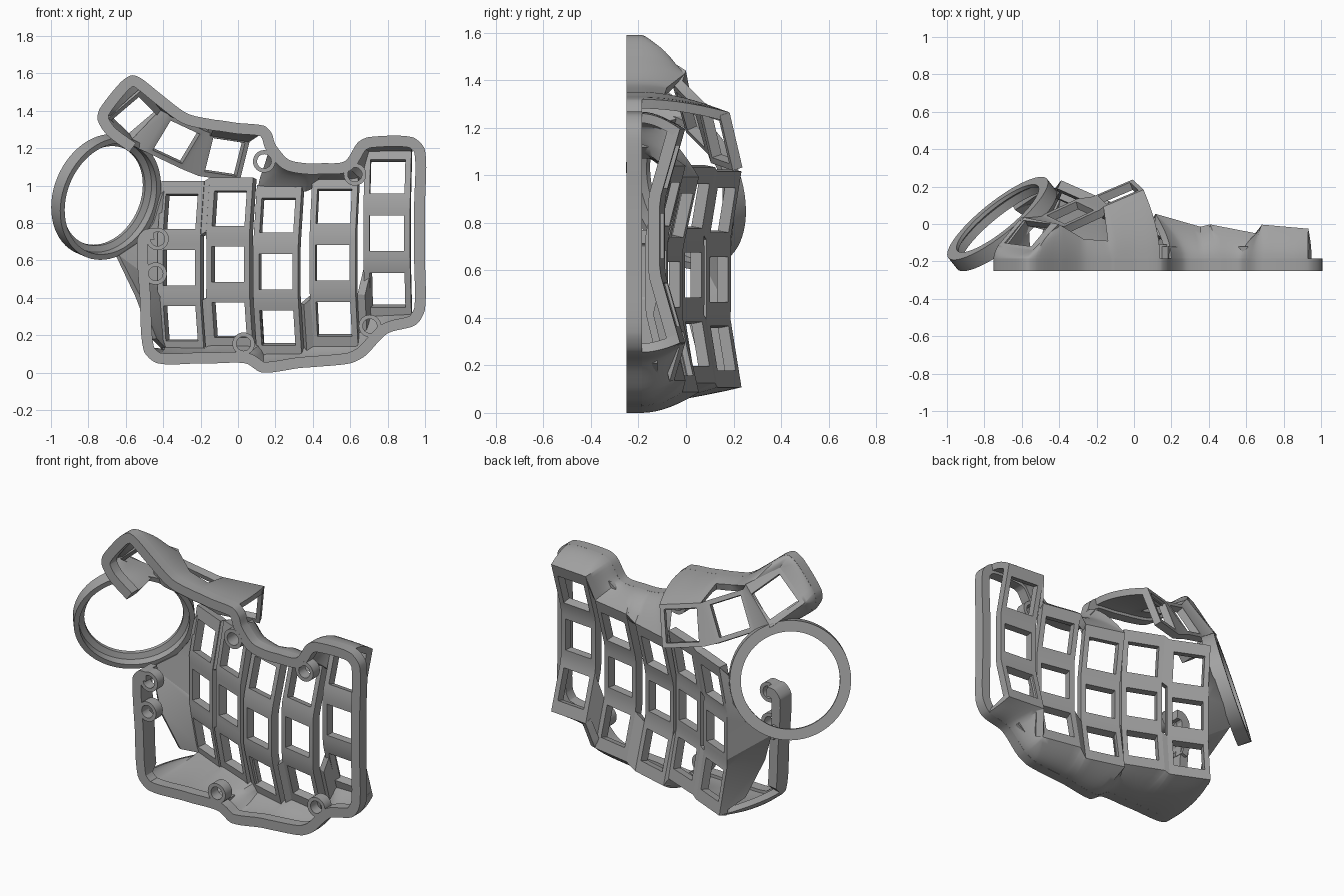
import bpy, bmesh, math
from mathutils import Vector as V

if "Cube" in bpy.data.objects:
    bpy.data.objects.remove(bpy.data.objects["Cube"])

mat = bpy.data.materials.new("plain grey")
mat.diffuse_color = (0.36, 0.36, 0.36, 1)
mat.use_nodes = True
mat.node_tree.nodes["Principled BSDF"].inputs["Base Color"].default_value = mat.diffuse_color


def make(name, verts, faces, thick=0):
    """Mesh object from points and faces, thickened inward, smooth with sharp edges."""
    me = bpy.data.meshes.new(name)
    bm = bmesh.new()
    vs = [bm.verts.new(p) for p in verts]
    for f in faces:
        bm.faces.new([vs[i] for i in f])
    bmesh.ops.remove_doubles(bm, verts=bm.verts, dist=0.0005)
    bmesh.ops.dissolve_degenerate(bm, edges=bm.edges, dist=0.0005)
    if not thick:
        bmesh.ops.recalc_face_normals(bm, faces=bm.faces)
    bm.to_mesh(me)
    bm.free()
    ob = bpy.data.objects.new(name, me)
    me.materials.append(mat)
    bpy.context.collection.objects.link(ob)
    bpy.ops.object.select_all(action='DESELECT')
    ob.select_set(True)
    bpy.context.view_layer.objects.active = ob
    if thick:
        m = ob.modifiers.new("thickness", 'SOLIDIFY')
        m.thickness, m.offset = thick, -1
        bpy.ops.object.modifier_apply(modifier=m.name)
    bpy.ops.object.shade_smooth_by_angle(angle=math.radians(30))
    return ob


def revolve(name, profile, centre, axis, n=48):
    """Closed (radius, height) profile turned around an axis."""
    q = V(axis).normalized().to_track_quat('Z', 'Y')
    k = len(profile)
    verts = [V(centre) + q @ V((r * math.cos(t), r * math.sin(t), h))
             for t in [2 * math.pi * i / n for i in range(n)] for r, h in profile]
    faces = [(i * k + j, (i + 1) % n * k + j, (i + 1) % n * k + (j + 1) % k, i * k + (j + 1) % k)
             for i in range(n) for j in range(k)]
    return make(name, verts, faces)


def rect(c, u, v, w, h):
    """Corners: bottom left, top left, top right, bottom right."""
    return [c + u * (sx * w / 2) + v * (sz * h / 2)
            for sx, sz in ((-1, -1), (-1, 1), (1, 1), (1, -1))]


def key_strip(name, keys, vertical, thick=0.05):
    """Square key frames (outer, inner corners) joined edge to edge."""
    verts, faces = [], []
    for i, (outer, inner) in enumerate(keys):
        b = i * 8
        verts += outer + inner
        faces += [(b + j, b + (j + 1) % 4, b + 4 + (j + 1) % 4, b + 4 + j) for j in range(4)]
        if i:
            a = b - 8
            faces.append((b + 1, a, a + 3, b + 2) if vertical else (a + 3, a + 2, b + 1, b))
    make(name, verts, faces, thick)


def key(c, u, v, w=0.25, h=0.25):
    return rect(c, u, v, w, h), rect(c, u, v, 0.187, 0.19)


# finger key columns: x, y, z of the middle key, sideways tilt, row tilt, row lift
columns = []
for i, (x, y, z, a, b, lift) in enumerate((
        (-0.295, 0.138, 0.562, 24, 10, 0.02), (-0.035, 0.03, 0.58, 22, 10, 0.02),
        (0.215, -0.05, 0.54, 16, 13, 0.035), (0.515, -0.10, 0.588, 11, 14, 0.035),
        (0.80, -0.10, 0.745, 5, 16, 0.04))):
    a, b = math.radians(a), math.radians(b)
    u, n, up = V((math.cos(a), -math.sin(a), 0)), V((math.sin(a), math.cos(a), 0)), V((0, 0, 1))
    keys = []
    for r in (1, 0, -1):
        c = V((x, y, z)) + up * (0.29 * r) + n * (lift * abs(r))
        v = up * math.cos(b * r) + n * math.sin(b * r)
        k = key(c, u, v)
        for j in {1: (1, 2), 0: (), -1: (0, 3)}[r]:   # longer end margins
            k[0][j] += v * (r * 0.042)
        keys.append(k)
    columns.append(keys)
    key_strip(f"finger_column_{i + 1}", keys, True)

# webs between neighbouring columns
for i in range(4):
    for r in ((0, 2) if i == 0 else (2,)):
        L, R = columns[i][r][0], columns[i + 1][r][0]
        make(f"column_web_{i + 1}_{r}", [L[3], L[2], R[1], R[0]], [(0, 1, 2, 3)], 0.045)

# thumb keys: centre, sideways direction, upward direction
thumb = []
for c, u, v in (((-0.57, -0.05, 1.385), (0.10, 0.12, -0.10), (0.13, -0.03, 0.13)),
                ((-0.34, 0.06, 1.25), (0.171, 0.08, -0.08), (0.08, -0.05, 0.16)),
                ((-0.085, 0.165, 1.165), (0.2, 0.085, -0.03), (0.03, -0.05, 0.187))):
    u = V(u).normalized()
    v = V(v)
    v = (v - u * v.dot(u)).normalized()
    thumb.append(key(V(c), u, v, 0.235, 0.245))
thumb[0][0][2] += V((0.01, -0.015, 0.04))
key_strip("thumb_keys", thumb, False, 0.045)

# outline of the base rim (x, z), each with the plate point its wall climbs to
C = [[k[0] for k in col] for col in columns]
bl, br = (lambda i: C[i][2][0]), (lambda i: C[i][2][3])
tl, tr = (lambda i: C[i][0][1]), (lambda i: C[i][0][2])
T1, T2, T3 = (t[0] for t in thumb)
path = [
    (-0.45, 0.77, None), (-0.50, 0.765, None), (-0.54, 0.71, None),
    (-0.525, 0.40, None), (-0.505, 0.12, bl(0)), (-0.43, 0.05, bl(0)), (-0.20, 0.05, br(0)),
    (-0.13, 0.05, bl(1)), (0.04, 0.05, br(1)), (0.13, 0.0, bl(2)), (0.33, 0.025, br(2)),
    (0.40, 0.03, bl(3)), (0.60, 0.05, br(3)), (0.68, 0.09, br(3)), (0.80, 0.21, bl(4)),
    (0.95, 0.255, br(4)), (1.0, 0.34, None), (1.0, 0.60, None), (1.0, 0.90, None),
    (1.0, 1.19, None), (0.93, 1.26, tr(4)), (0.70, 1.26, tl(4)), (0.64, 1.23, tl(4)),
    (0.57, 1.13, tr(3)), (0.45, 1.12, tl(3)), (0.36, 1.12, tr(2)), (0.27, 1.14, tl(2)),
    (0.20, 1.22, tl(2)), (0.18, 1.28, None), (0.14, 1.32, T3[2]),
    (0.0, 1.335, T3[2].lerp(T3[1], 0.5)), (-0.1, 1.35, T3[1]),
    (-0.13, 1.353, V((-0.14, -0.09, 1.34))),
    (-0.27, 1.385, V((-0.27, -0.08, 1.37))), (-0.40, 1.48, T1[2].lerp(T2[1], 0.3)),
    (-0.52, 1.575, T1[1].lerp(T1[2], 0.7)), (-0.57, 1.59, T1[1]), (-0.63, 1.55, T1[1]),
    (-0.74, 1.41, T1[0]), (-0.75, 1.35, T1[0]), (-0.70, 1.27, T1[0]), (-0.58, 1.18, T1[3])]

# smooth the outline
STEP = 6
fine = []
for i in range(len(path) - 1):
    p = [V(path[min(max(i + k, 0), len(path) - 1)][:2]) for k in (-1, 0, 1, 2)]
    ta, tb = path[i][2], path[i + 1][2]
    d = (p[2] - p[1]).length
    m1, m2 = [(e - s).normalized() * d * 0.8 for s, e in ((p[0], p[2]), (p[1], p[3]))]
    for s in range(STEP + 1):
        t = s / STEP
        q = (p[1] * (2 * t**3 - 3 * t * t + 1) + m1 * (t**3 - 2 * t * t + t)
             + p[2] * (3 * t * t - 2 * t**3) + m2 * (t**3 - t * t))
        fine.append((q, ta.lerp(tb, t) if ta and tb else None, i))

# base rim bar, deeper along the open inner side
line = [f[0] for k, f in enumerate(fine) if k % (STEP + 1) or k == 0]
verts, faces = [], []
for k, p in enumerate(line):
    t = (line[min(k + 1, len(line) - 1)] - line[max(k - 1, 0)]).normalized()
    q = p + V((-t.y, t.x)) * 0.058
    top = -0.14 if k < 4 * STEP else -0.185
    verts += [(p.x, -0.25, p.y), (p.x, top, p.y), (q.x, top, q.y), (q.x, -0.25, q.y)]
    if k:
        a, b = k * 4 - 4, k * 4
        faces += [(a + j, a + (j + 1) % 4, b + (j + 1) % 4, b + j) for j in range(4)]
faces += [(0, 1, 2, 3), tuple(len(verts) - 4 + j for j in range(4))]
make("base_rim", verts, faces)

# curved walls from the rim to the key plates
runs = {"lower_wall": range(4, 15), "upper_wall": range(20, 27),
        "thumb_wall": range(29, len(path) - 1)}
for name, segs in runs.items():
    verts, faces = [], []
    rows = 8
    part = [f for f in fine if f[2] in segs]
    for k, (p, target, seg) in enumerate(part):
        a = V((p.x, -0.19, p.y))
        mid = V((p.x, a.y + (target.y - a.y) * 0.45, p.y))
        for r in range(rows):
            t = r / (rows - 1)
            verts.append(a * (1 - t) ** 2 + mid * (2 * t * (1 - t)) + target * t * t)
            if k and r and part[k - 1][2] == seg:
                b = k * rows + r
                faces.append((b - rows - 1, b - rows, b, b - 1))
    make(name, verts, faces, 0.04)

# ball holder ring with an inner lip
revolve("ball_ring", [(0.338, -0.04), (0.338, 0.04), (0.276, 0.04), (0.276, 0.02),
                      (0.308, 0.005), (0.308, -0.04)],
        (-0.705, 0.0, 0.94), (-0.6, 0.75, 0.26), 64)

# bracket between the ring and the inner column
edge = [C[0][r][k] for r in range(3) for k in (1, 0)]
outer = [V(p) for p in ((-0.42, 0.18, 0.95), (-0.46, 0.20, 0.80), (-0.53, 0.18, 0.70),
                        (-0.65, 0.10, 0.62), (-0.55, 0.02, 0.41), (-0.46, 0.08, 0.18))]
make("ring_bracket", edge + outer, [(6 + i, i, i + 1, 7 + i) for i in range(5)], 0.03)

# screw bosses with through holes: x, z, length
for i, (x, z, h) in enumerate(((0.14, 1.13, 0.14), (0.625, 1.06, 0.065), (0.705, 0.25, 0.065),
                               (0.03, 0.155, 0.065), (-0.43, 0.715, 0.065),
                               (-0.44, 0.53, 0.065))):
    revolve(f"screw_boss_{i + 1}", [(0.06, 0), (0.06, h), (0.038, h), (0.038, 0)],
            (x, -0.2505, z), (0, 1, 0), 32)
    # short tab tying the boss to the rim
    near = min(line, key=lambda p: (p - V((x, z))).length)
    d = V((near.x - x, 0, near.y - z))
    s = V((-d.z, 0, d.x)).normalized() * 0.04
    a, b = V((x, -0.185, z)) + d.normalized() * 0.045, V((x, -0.185, z)) + d * 0.85
    if d.length > 0.06:
        make(f"boss_tab_{i + 1}", [a + s, a - s, b - s, b + s], [(0, 1, 2, 3)], 0.064)
